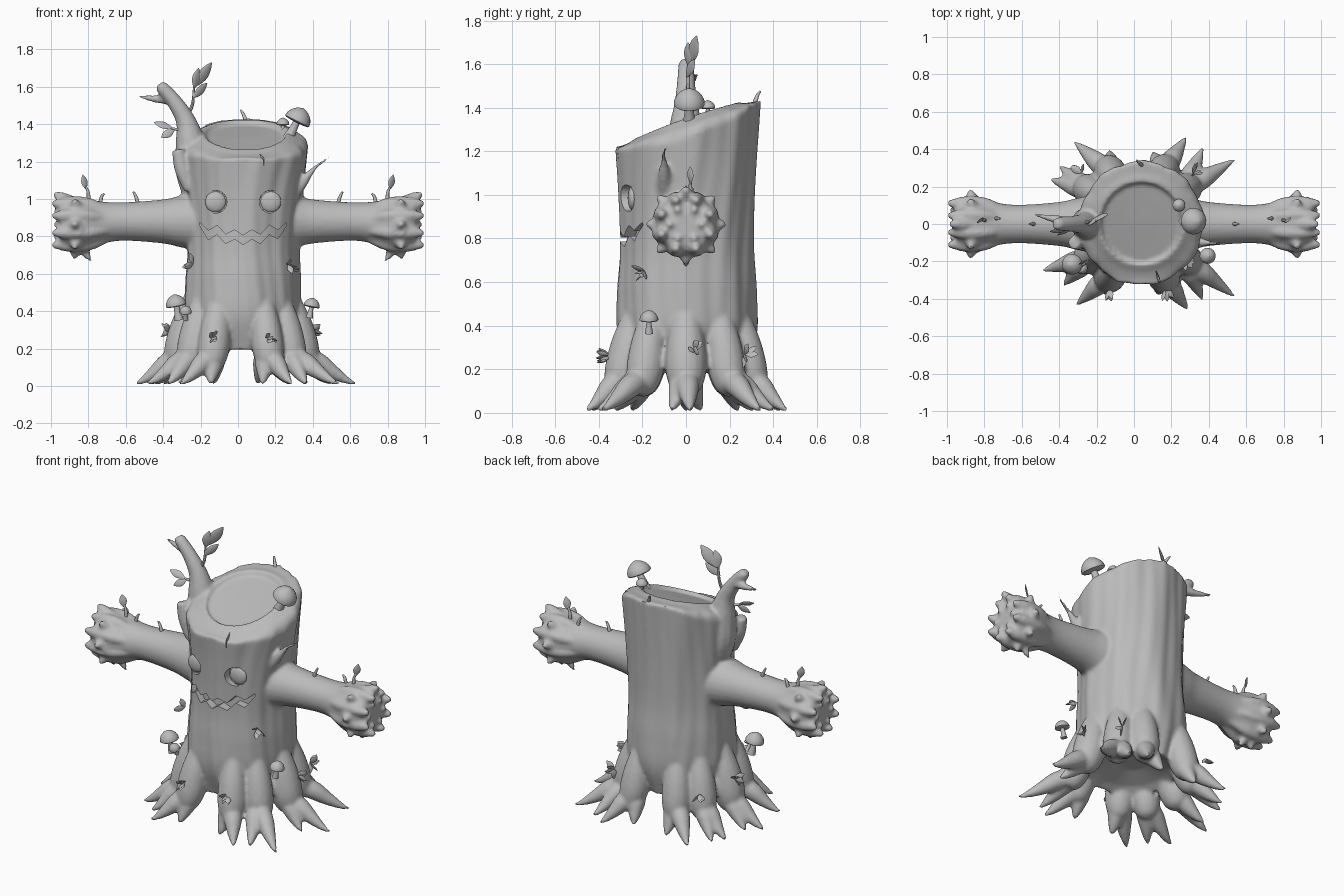
import bpy, bmesh, random
from math import sin, cos, pi, radians, sqrt
from mathutils import Vector, Quaternion, Matrix

random.seed(4)
default = bpy.data.objects.get("Cube")
if default:
    bpy.data.objects.remove(default)

grey = bpy.data.materials.new("bark_grey")
grey.use_nodes = True
grey.diffuse_color = (0.5, 0.5, 0.5, 1)
grey.node_tree.nodes["Principled BSDF"].inputs["Base Color"].default_value = grey.diffuse_color


def finish(name, bm):
    """Turn a bmesh into an object with the bark material."""
    bmesh.ops.recalc_face_normals(bm, faces=bm.faces)
    mesh = bpy.data.meshes.new(name)
    bm.to_mesh(mesh)
    bm.free()
    mesh.materials.append(grey)
    obj = bpy.data.objects.new(name, mesh)
    bpy.context.collection.objects.link(obj)
    return obj


def activate(obj):
    bpy.ops.object.select_all(action="DESELECT")
    obj.select_set(True)
    bpy.context.view_layer.objects.active = obj


def shade(obj, angle=45):
    activate(obj)
    bpy.ops.object.shade_smooth_by_angle(angle=radians(angle))


def refine(points, steps):
    """Catmull-Rom interpolation of x, y, z, radius points."""
    pts = [Vector(p) for p in points]
    pts = [pts[0] * 2 - pts[1]] + pts + [pts[-1] * 2 - pts[-2]]
    out = []
    for a, b, c, d in zip(pts, pts[1:], pts[2:], pts[3:]):
        for i in range(steps):
            t = i / steps
            out.append((b * 2 + (c - a) * t + (a * 2 - b * 5 + c * 4 - d) * t * t
                        + (b * 3 - a - c * 3 + d) * t ** 3) / 2)
    return out + [pts[-2]]


def skin(bm, rings):
    """Bridge a stack of vertex rings and close both ends."""
    n = len(rings[0])
    for lo, hi in zip(rings, rings[1:]):
        for k in range(n):
            bm.faces.new((lo[k], lo[(k + 1) % n], hi[(k + 1) % n], hi[k]))
    bm.faces.new(rings[0][::-1])
    bm.faces.new(rings[-1])


def tube(bm, points, sides=12, steps=4, flat=1):
    """Closed round tube through x, y, z, radius points; flat squashes it."""
    pts = refine(points, steps)
    quat, last, rings = Quaternion((0, 0, 1), 0.7), Vector((0, 0, 1)), []
    for i, p in enumerate(pts):
        way = (pts[min(i + 1, len(pts) - 1)] - pts[max(i - 1, 0)]).to_3d().normalized()
        quat = last.rotation_difference(way) @ quat
        last = way
        r = max(p[3], 0.002)
        rings.append([bm.verts.new(p.to_3d() + quat @ Vector(
            (r * cos(k * 2 * pi / sides), r * flat * sin(k * 2 * pi / sides), 0)))
            for k in range(sides)])
    skin(bm, rings)


def trunk(bm, sides=144, levels=60):
    """Bark column with a slanted, domed rim and a recessed disc on top."""
    profile = refine([(0, 0, 0, r) for r in (0.25, 0.305, 0.308, 0.298, 0.302, 0.314, 0.332)], levels // 6)
    # fraction of radius, share of the dome, extra height
    lips = ((0.975, 0.35, 0), (0.92, 0.6, 0), (0.8, 0.85, 0), (0.7, 1, 0.005), (0.66, 1, 0.005),
            (0.63, 1, -0.02), (0.3, 1, -0.025), (0.02, 1, -0.025))
    rows = [(0, profile[0][3], 0.3, 0, 0.07), (0, profile[0][3], 0.8, 0, 0.03)]
    rows += [(i / levels, profile[i][3], 1, 0, 0) for i in range(levels + 1)]
    rows += [(1, profile[-1][3], *lip) for lip in lips]
    rings = []
    for t, r, f, dome, dz in rows:
        ring = []
        for k in range(sides):
            a = k * 2 * pi / sides
            bark = 0.005 * sin(9 * a + 2 * sin(3 * t)) + 0.002 * sin(23 * a + 3 * sin(4 * t + a))
            rad = (r + bark * (f > 0.9)) * f
            x, y = rad * cos(a), rad * sin(a) * (1.05 - 0.05 * t)
            edge = 1.265 + 0.32 * y + 0.55 * y * y + 0.006 * sin(7 * a) * f
            crown = 1.35 + 0.35 * y - 0.22 * y * y
            top = edge + (crown - edge) * dome
            z = 0.19 + t * 1.075 + (top - 1.265) * t ** 3 + dz
            ring.append(bm.verts.new((x + 0.015 + 0.025 * t, y + 0.005, z)))
        rings.append(ring)
    skin(bm, rings)


def root(bm, angle, tips, size=1):
    """Leg that bulges from the trunk and splits into straight pointed toes."""
    def at(r, z, rad):
        return (0.02 + r * cos(radians(angle)), r * sin(radians(angle)), z, rad * size)
    tube(bm, [at(0.24, 0.55, 0.03), at(0.262, 0.43, 0.065), at(0.295, 0.31, 0.085), at(0.32, 0.2, 0.09),
              at(0.345, 0.12, 0.07), at(0.36, 0.085, 0.03)], 16)
    hub = Vector(at(0.3, 0.17, 0.055))
    for x, y in tips:
        tip = Vector((x, y, 0.015, 0.006))
        points = [hub]
        for t, z, rad in ((0.35, 0.125, 0.055), (0.6, 0.075, 0.04), (0.85, 0.03, 0.02)):
            mid = hub.lerp(tip, t)
            points.append((mid.x, mid.y, z, rad))
        tube(bm, points + [tip])


def arm(bm, side):
    """Log arm with a knobbly fist."""
    tube(bm, [(side * x, 0, z, r) for x, z, r in (
        (0.15, 0.88, 0.17), (0.3, 0.88, 0.14), (0.4, 0.88, 0.118), (0.6, 0.88, 0.103), (0.72, 0.875, 0.112),
        (0.84, 0.865, 0.146), (0.91, 0.865, 0.138), (0.95, 0.865, 0.115), (0.968, 0.865, 0.05))], 24)

    def knob(a, *path):
        tube(bm, [(side * x, r * cos(a), 0.865 + r * sin(a), w) for x, r, w in path])
    for k in range(8):
        a = (k + 0.5) * pi / 4
        # long ridges ending in stubby fingers
        knob(a, (0.68, 0.075, 0.02), (0.8, 0.115, 0.036), (0.9, 0.122, 0.036), (0.955, 0.118, 0.028),
             (0.985, 0.122, 0.018), (0.995, 0.124, 0.008))
        # outward claws
        if k != 1:
            knob(a + 0.39, (0.86, 0.11, 0.045), (0.87, 0.15, 0.03), (0.875, 0.185, 0.01))
    for k in range(6):
        knob(k * pi / 3, (0.9, 0.075, 0.035), (0.96, 0.075, 0.022), (0.985, 0.075, 0.01))
    # raised upper finger, hooked claw below and knot hole in front
    knob(pi / 2, (0.88, 0.11, 0.04), (0.95, 0.145, 0.03), (0.985, 0.165, 0.012))
    knob(-pi / 2, (0.84, 0.1, 0.035), (0.81, 0.16, 0.022), (0.785, 0.2, 0.006))
    tube(bm, [(side * (0.865 + 0.028 * cos(k * pi / 6)), -0.142, 0.835 + 0.028 * sin(k * pi / 6), 0.013)
              for k in range(13)], 8, 1)


# Fused wooden body
bm = bmesh.new()
trunk(bm)
for angle, tips in ((-64, ((0.13, -0.38), (0.29, -0.46))), (-36, ((0.37, -0.41), (0.54, -0.39))),
                    (64, ((0.1, 0.385), (0.28, 0.465))), (36, ((0.37, 0.41), (0.54, 0.345))),
                    (-118, ((-0.15, -0.385), (-0.31, -0.435))), (-145, ((-0.38, -0.33), (-0.49, -0.25))),
                    (118, ((-0.13, 0.395), (-0.32, 0.44))), (145, ((-0.4, 0.31), (-0.45, 0.24))),
                    (0, ((0.63, 0.02), (0.5, -0.07))), (180, ((-0.55, 0), (-0.47, 0.07)))):
    root(bm, angle, tips, 1.05 if angle in (0, 180) else 0.95)
for side in (-1, 1):
    arm(bm, side)
tube(bm, [(-0.23, 0, 1.0, 0.06), (-0.245, 0, 1.15, 0.09), (-0.255, 0, 1.3, 0.08), (-0.28, 0, 1.42, 0.054),
          (-0.34, 0, 1.52, 0.042), (-0.4, 0, 1.59, 0.036), (-0.42, 0, 1.615, 0.026)])
tube(bm, [(-0.35, 0.01, 1.53, 0.03), (-0.44, 0.03, 1.535, 0.02), (-0.53, 0.05, 1.548, 0.008)])
tube(bm, [(-0.26, -0.1, 1.05, 0.03), (-0.3, -0.1, 1.16, 0.04), (-0.32, -0.1, 1.265, 0.035)])
tube(bm, [(0.28, -0.1, 1.0, 0.035), (0.345, -0.1, 1.09, 0.03), (0.4, -0.1, 1.155, 0.014),
          (0.44, -0.1, 1.19, 0.01), (0.49, -0.09, 1.225, 0.007)])
body = finish("tree_body", bm)
activate(body)
remesh = body.modifiers.new("fuse", "REMESH")
remesh.mode, remesh.voxel_size = "VOXEL", 0.011
smooth = body.modifiers.new("soften", "SMOOTH")
smooth.factor, smooth.iterations = 0.5, 4
for name in ("fuse", "soften"):
    bpy.ops.object.modifier_apply(modifier=name)

# Cutters for mouth, eye sockets and rim crack
eyes = (-0.12, 0.175)
bm = bmesh.new()
heights = (0.875, 0.83, 0.86, 0.81, 0.835, 0.805, 0.835, 0.81, 0.86, 0.835, 0.875)
rings = []
for i, z in enumerate(heights):
    x = -0.205 + i * 0.0465
    back = -sqrt(0.3 ** 2 - (x - 0.025) ** 2) + 0.05
    gap = 0.015 if i in (0, 10) else 0.048
    rings.append([bm.verts.new((x, y, h)) for y, h in
                  ((-0.45, z), (back, z), (back, z - gap), (-0.45, z - gap))])
skin(bm, rings)
for x in eyes:
    spot = Matrix.Translation((x, -0.32, 0.985)) @ Matrix.Rotation(pi / 2, 4, "X")
    bmesh.ops.create_cone(bm, cap_ends=True, segments=32, radius1=0.06, radius2=0.062, depth=0.14, matrix=spot)
crack = Matrix.Translation((0.13, -0.29, 1.23)) @ Matrix.Rotation(0.3, 4, "Z")
bmesh.ops.create_cone(bm, cap_ends=True, segments=4, radius1=0.008, radius2=0.02, depth=0.14,
                      matrix=crack @ Matrix.Diagonal((0.5, 3, 1, 1)))
bmesh.ops.triangulate(bm, faces=bm.faces)
cutter = finish("face_cutter", bm)
cutter.hide_render = True
activate(body)
cut = body.modifiers.new("carve", "BOOLEAN")
cut.object, cut.operation, cut.solver = cutter, "DIFFERENCE", "EXACT"
bpy.ops.object.modifier_apply(modifier="carve")
bpy.data.objects.remove(cutter)
shade(body, 50)

# Shallow eyeballs set into the sockets
for name, x in zip(("right_eye", "left_eye"), eyes):
    bm = bmesh.new()
    bmesh.ops.create_uvsphere(bm, u_segments=24, v_segments=16, radius=0.056,
                              matrix=Matrix.Translation((x, -0.245, 0.985)) @ Matrix.Diagonal((1, 0.4, 1, 1)))
    shade(finish(name, bm))


def mushroom(name, base, lean, size):
    """Stem and domed cap along one leaning axis."""
    base, axis = Vector(base), Vector(lean).normalized()
    bm = bmesh.new()
    for shape in (((-0.5, 0.45), (0.4, 0.3), (1.2, 0.25)),
                  ((0.85, 0.2), (0.9, 0.9), (1.1, 1), (1.5, 0.85), (1.85, 0.5), (2.05, 0.05))):
        tube(bm, [(*(base + axis * h * size), r * size) for h, r in shape], 20, 2)
    shade(finish(name, bm))


mushroom("top_mushroom", (0.285, 0.015, 1.355), (0.06, 0, 0.12), 0.071)
mushroom("small_top_mushroom", (0.24, 0.1, 1.365), (0, 0, 1), 0.034)
mushroom("left_root_mushroom", (0.385, -0.17, 0.385), (0.2, 0, 1), 0.043)
mushroom("right_root_mushroom", (-0.32, -0.21, 0.38), (-0.2, -0.1, 1), 0.055)
mushroom("small_root_mushroom", (-0.28, -0.22, 0.37), (0, -0.6, 1), 0.032)

# Leaves and sprouts
bm = bmesh.new()


def leaf(start, end, width):
    a, b = Vector(start), Vector(end)
    tube(bm, [(*a.lerp(b, t), width * w) for t, w in
              ((0, 0.1), (0.3, 0.8), (0.55, 1), (0.8, 0.65), (1, 0.05))], 10, 2, 0.25)


def sprout(start, middle, end):
    tube(bm, [(*start, 0.012), (*middle, 0.009), (*end, 0.005)], 8)


sprout((-0.29, 0, 1.42), (-0.245, 0.01, 1.5), (-0.235, 0.01, 1.6))
leaf((-0.235, 0.01, 1.59), (-0.21, 0.01, 1.7), 0.03)
leaf((-0.23, 0.02, 1.6), (-0.14, 0.05, 1.73), 0.034)
leaf((-0.24, 0, 1.54), (-0.165, 0.04, 1.62), 0.025)
sprout((-0.28, 0, 1.36), (-0.32, -0.02, 1.37), (-0.36, -0.03, 1.38))
leaf((-0.35, -0.03, 1.38), (-0.45, -0.04, 1.41), 0.022)
leaf((-0.34, -0.03, 1.37), (-0.41, -0.06, 1.33), 0.022)
sprout((0.05, 0.31, 1.4), (0.03, 0.325, 1.45), (0.015, 0.34, 1.475))
for side in (-1, 1):
    sprout((side * 0.8, 0.02, 0.97), (side * 0.8, 0.02, 1.03), (side * 0.815, 0.02, 1.07))
    leaf((side * 0.812, 0.02, 1.05), (side * 0.83, 0.02, 1.13), 0.022)
    sprout((side * 0.53, 0, 0.96), (side * 0.545, 0, 1.01), (side * 0.56, 0, 1.04))
    sprout((side * 0.74, 0.03, 0.96), (side * 0.73, 0.03, 1.01), (side * 0.715, 0.03, 1.03))
    # leaf clusters beside the face and on the roots
    for spot in ((0.255, -0.19, 0.65), (0.375, 0.03, 0.3), (0.15, -0.35, 0.26), (0.3, 0.27, 0.27)):
        start = Vector((side * spot[0] + 0.015, spot[1], spot[2]))
        for k in range(5):
            way = start.xy.normalized().to_3d() + Vector([random.uniform(-0.8, 0.8) for _ in range(3)])
            leaf(start, start + way.normalized() * 0.065, 0.017)
shade(finish("leaves_and_sprouts", bm))
